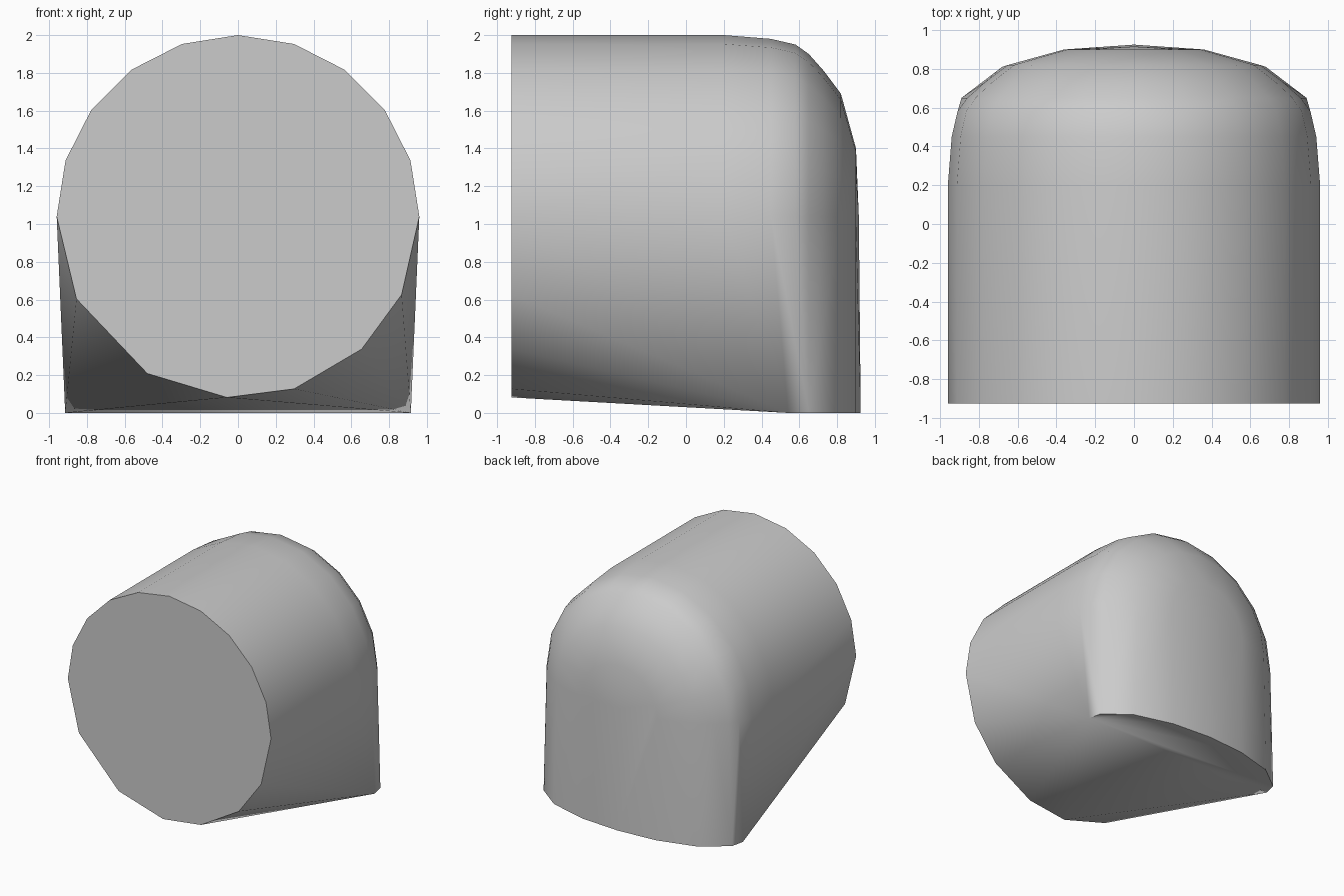
import bpy, bmesh
from math import sin, cos, radians

cube = bpy.data.objects.get("Cube")
if cube:
    bpy.data.objects.remove(cube, do_unlink=True)

RADIUS, AXIS_Z, FRONT_Y = 0.96, 1.04, -0.925


def on_ring(angle, y, radius):
    a = radians(angle)
    return (radius * cos(a), y, AXIS_Z + radius * sin(a))


# Flat round front, with fewer sides along its lower half
upper = range(0, 181, 18)
lower = (207, 240, 266.5, 288, 313, 334.5)
points = [on_ring(a, FRONT_Y, RADIUS) for a in (*upper, *lower)]

# Rounded back: (y, radius) rings of the upper dome
dome = [(0.2, 0.96), (0.45, 0.94), (0.58, 0.91), (0.65, 0.86),
        (0.73, 0.77), (0.82, 0.65), (0.9, 0.36)]
for y, r in dome:
    points += [on_ring(a, y, r) for a in upper]
points.append((0, 0.915, AXIS_Z))

# Curved back edge of the flat base
base = [(0.915, 0.54), (0.89, 0.65), (0.68, 0.81), (0.35, 0.9)]
for x, y in base:
    points += [(x, y, 0), (-x, y, 0)]
points.append((0, 0.925, 0))

# Skin the front, dome and base into one solid
bm = bmesh.new()
for p in points:
    bm.verts.new(p)
bmesh.ops.convex_hull(bm, input=bm.verts)
bmesh.ops.delete(bm, geom=[v for v in bm.verts if not v.link_faces], context='VERTS')
bmesh.ops.dissolve_limit(bm, angle_limit=radians(0.5), verts=bm.verts, edges=bm.edges)
bmesh.ops.recalc_face_normals(bm, faces=bm.faces)
mesh = bpy.data.meshes.new("rounded_body")
bm.to_mesh(mesh)
bm.free()
body = bpy.data.objects.new("rounded_body", mesh)
bpy.context.collection.objects.link(body)

# Plain grey finish
grey = bpy.data.materials.new("plain_grey")
grey.use_nodes = True
color = (0.6, 0.6, 0.6, 1)
grey.diffuse_color = color
grey.node_tree.nodes["Principled BSDF"].inputs["Base Color"].default_value = color
mesh.materials.append(grey)

bpy.ops.object.select_all(action='DESELECT')
body.select_set(True)
bpy.context.view_layer.objects.active = body
bpy.ops.object.shade_smooth_by_angle(angle=radians(40))
